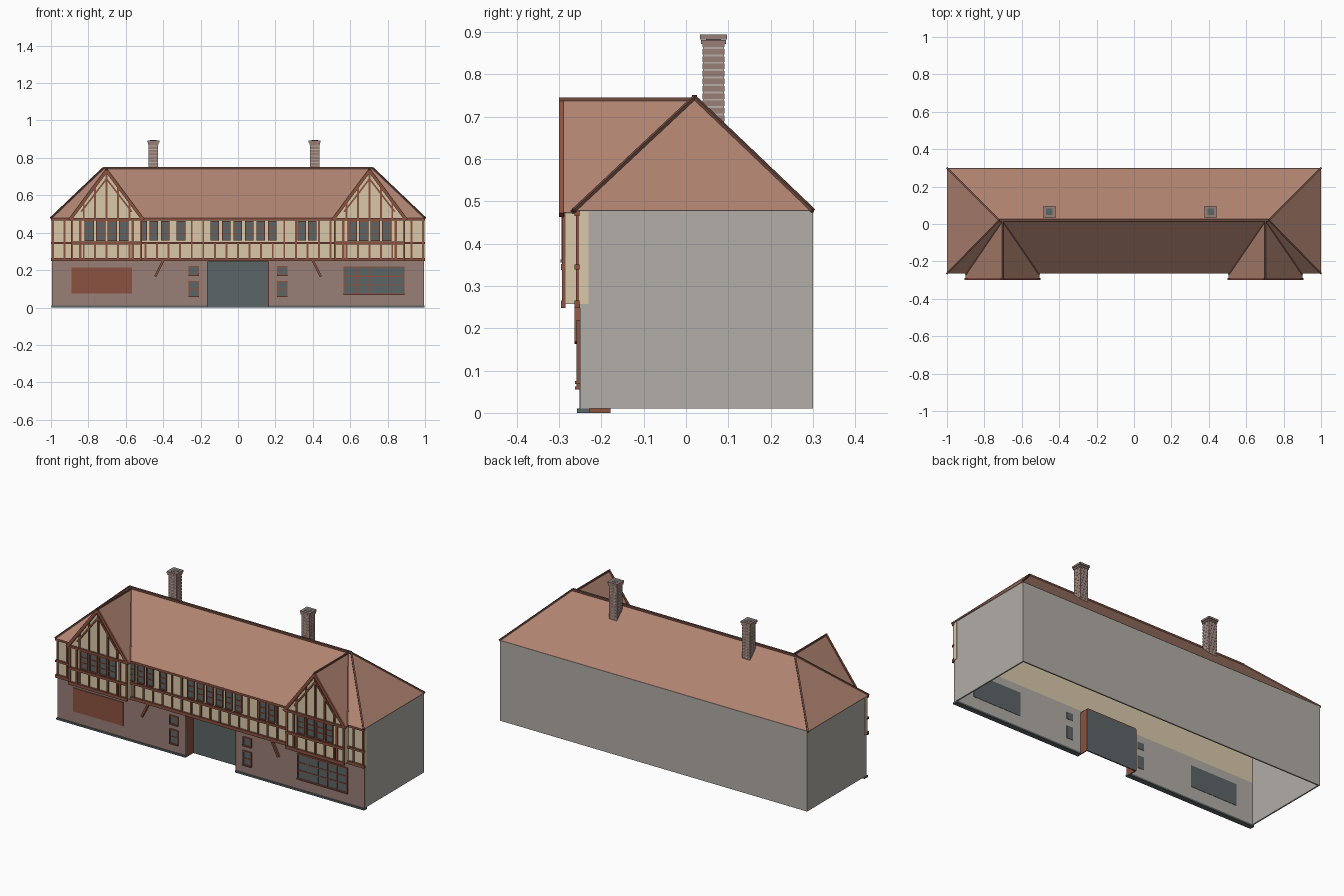
import bpy, bmesh
from mathutils import Vector, Matrix

old = bpy.data.objects.get("Cube")
if old:
    bpy.data.objects.remove(old)


def material(name, *srgb):
    col = [(c / 255 / 12.92) if c < 11 else ((c / 255 + 0.055) / 1.055) ** 2.4 for c in srgb] + [1]
    m = bpy.data.materials.new(name)
    m.use_nodes = True
    m.diffuse_color = col
    m.node_tree.nodes["Principled BSDF"].inputs["Base Color"].default_value = col
    return m


BRICK = material("brick", 152, 126, 119)
MORTAR = material("mortar", 186, 176, 166)
CREAM = material("cream_plaster", 217, 201, 170)
TIMBER = material("timber", 139, 82, 65)
TILE = material("roof_tile", 176, 131, 113)
RIDGE = material("ridge_tile", 112, 76, 65)
GREY = material("grey_render", 178, 173, 167)
GLASS = material("dark_glass", 92, 101, 103)


def finish(name, mat, bm):
    me = bpy.data.meshes.new(name)
    bm.to_mesh(me)
    bm.free()
    me.materials.append(mat)
    ob = bpy.data.objects.new(name, me)
    bpy.context.collection.objects.link(ob)
    return ob


def boxes(name, mat, specs):
    """One object made of boxes given as x0, x1, y0, y1, z0, z1."""
    bm = bmesh.new()
    for x0, x1, y0, y1, z0, z1 in specs:
        mid = Matrix.Translation(((x0 + x1) / 2, (y0 + y1) / 2, (z0 + z1) / 2))
        size = Matrix.Diagonal((abs(x1 - x0), abs(y1 - y0), abs(z1 - z0), 1))
        bmesh.ops.create_cube(bm, size=1, matrix=mid @ size)
    return finish(name, mat, bm)


def beams(name, mat, pairs, w, d, up=(0, 1, 0)):
    """Square-cut bars running between pairs of points."""
    bm = bmesh.new()
    for p, q in pairs:
        p, q = Vector(p), Vector(q)
        along = (q - p).normalized()
        side = along.cross(Vector(up)).normalized()
        depth = side.cross(along)
        rot = Matrix((along, side, depth)).transposed().to_4x4()
        size = Matrix.Diagonal(((q - p).length, w, d, 1))
        bmesh.ops.create_cube(bm, size=1, matrix=Matrix.Translation((p + q) / 2) @ rot @ size)
    return finish(name, mat, bm)


def faces(name, mat, polys):
    bm = bmesh.new()
    for poly in polys:
        bm.faces.new([bm.verts.new(v) for v in poly])
    bmesh.ops.remove_doubles(bm, verts=bm.verts, dist=0.0001)
    bmesh.ops.recalc_face_normals(bm, faces=bm.faces)
    return finish(name, mat, bm)


def window(name, x0, x1, z0, z1, y, cols=1, rows=2, bar=0.007):
    """Glass through the wall with a timber frame, glazing bars and sill."""
    boxes(name + "_glass", GLASS, [(x0, x1, y - 0.004, y + 0.022, z0, z1)])
    f = [(x0 - bar, x0, y - 0.009, y, z0 - bar, z1 + bar),
         (x1, x1 + bar, y - 0.009, y, z0 - bar, z1 + bar),
         (x0, x1, y - 0.009, y, z1, z1 + bar),
         (x0 - bar, x1 + bar, y - 0.012, y, z0 - bar, z0)]
    for i in range(1, cols):
        x = x0 + (x1 - x0) * i / cols
        f.append((x - 0.003, x + 0.003, y - 0.007, y, z0, z1))
    for i in range(1, rows):
        z = z0 + (z1 - z0) * i / rows
        f.append((x0, x1, y - 0.007, y, z - 0.003, z + 0.003))
    boxes(name + "_frame", TIMBER, f)


FRONT, BACK, EAVE = -0.25, 0.30, 0.48
RIDGE_Y, RIDGE_Z, RIDGE_X = 0.02, 0.745, 0.72
GX, GW, GY = 0.703, 0.19, -0.285        # gable centre, half width, front
FLOOR, MID, TOP = 0.257, 0.345, 0.472   # timber rails
DOOR, DOOR_Z = 0.16, 0.245

# Plain back and side walls, open underneath
boxes("plain_walls", GREY, [(-0.995, 0.995, 0.292, BACK, 0.01, EAVE)] +
      [(s * 0.995, s * 0.987, FRONT, BACK, 0.01, EAVE) for s in (-1, 1)])

# Ground floor front: brick outside, render inside
lower = [(-0.995, -DOOR, 0.008, FLOOR), (DOOR, 0.995, 0.008, FLOOR), (-DOOR, DOOR, DOOR_Z, FLOOR)]
boxes("brick_front", BRICK, [(a, b, FRONT - 0.001, FRONT + 0.01, c, d) for a, b, c, d in lower])
boxes("front_wall_lining", GREY, [(a, b, FRONT + 0.01, FRONT + 0.02, c, d) for a, b, c, d in lower])
boxes("plinth", GLASS, [(s * DOOR, s * 0.997, -0.258, -0.228, 0, 0.01) for s in (-1, 1)])

# Recessed entrance
boxes("entrance_door", GLASS, [(-DOOR, DOOR, -0.185, -0.178, 0, DOOR_Z)])
boxes("entrance_jambs", TIMBER, [(s * DOOR, s * (DOOR + 0.006), FRONT - 0.002, -0.178, 0, DOOR_Z) for s in (-1, 1)]
      + [(-DOOR, DOOR, FRONT, -0.178, DOOR_Z, DOOR_Z + 0.006)])

# Ground floor windows and panel
window("shop_window", 0.57, 0.882, 0.075, 0.213, FRONT, cols=5, rows=3)
boxes("panel_backing", GLASS, [(-0.88, -0.575, FRONT, FRONT + 0.022, 0.082, 0.208)])
panel = boxes("front_panel", TIMBER, [(-0.89, -0.567, FRONT - 0.006, FRONT + 0.002, 0.076, 0.214)])
for s, side in ((-1, "right"), (1, "left")):
    window(side + "_upper_small_window", s * 0.237 - 0.021, s * 0.237 + 0.021, 0.176, 0.216, FRONT, rows=1)
    window(side + "_lower_small_window", s * 0.237 - 0.021, s * 0.237 + 0.021, 0.062, 0.136, FRONT)

# Upper storey plaster
boxes("upper_wall", CREAM, [(-0.998, 0.998, FRONT - 0.003, -0.23, FLOOR, EAVE - 0.004)])

# Upper storey windows
row = [-0.51, -0.45, -0.39, -0.305, 0.34, 0.398] + [-0.125 + 0.0615 * i for i in range(6)]
for i, x in enumerate(row):
    window("upper_window_%d" % (i + 1), x - 0.018, x + 0.018, 0.362, 0.458, FRONT - 0.003, rows=3, bar=0.005)

# Half timbering on the long wall
rails = [(-1, 1, -0.264, FRONT, z - h, z + h) for z, h in ((FLOOR, 0.009), (MID, 0.006), (TOP, 0.007))]
studs = []
for i in range(33):
    x = -0.99 + i * 1.98 / 32
    if abs(abs(x) - GX) < GW:
        continue
    studs.append((x - 0.005, x + 0.005, -0.26, FRONT, FLOOR, MID))
    if all(abs(x - wx) > 0.028 for wx in row):
        studs.append((x - 0.005, x + 0.005, -0.26, FRONT, MID, TOP))
boxes("wall_timbers", TIMBER, rails + studs)
beams("wall_brackets", TIMBER, [((s * 0.40, -0.257, 0.25), (s * 0.443, -0.257, 0.166)) for s in (-1, 1)], 0.012, 0.014)

# Hipped main roof
E0, E1 = -0.265, 0.30
corner = {(s, y): (s, y, EAVE - 0.002) for s in (-1, 1) for y in (E0, E1)}
tip = {s: (s * RIDGE_X, RIDGE_Y, RIDGE_Z) for s in (-1, 1)}
faces("main_roof", TILE,
      [[corner[-1, y], corner[1, y], tip[1], tip[-1]] for y in (E0, E1)] +
      [[corner[s, E0], corner[s, E1], tip[s]] for s in (-1, 1)])
beams("main_ridge", RIDGE, [(tip[-1], tip[1])], 0.012, 0.012)
beams("hip_tiles", RIDGE, [(corner[k], tip[k[0]]) for k in corner], 0.009, 0.009, up=(0, 0, 1))

# Two projecting front gables
for s, side in ((-1, "right"), (1, "left")):
    cx = s * GX
    foot, apex = 0.472, 0.738
    slope = (apex - foot) / 0.197

    # Plaster front and returns
    outline = [(cx - GW, FLOOR), (cx + GW, FLOOR), (cx + GW, foot), (cx, apex - 0.008), (cx - GW, foot)]
    front = [(x, GY, z) for x, z in outline]
    rear = [(x, -0.24, z) for x, z in outline]
    sides = [[front[i], front[i - 1], rear[i - 1], rear[i]] for i in range(5)]
    faces(side + "_gable_wall", CREAM, [front, rear] + sides)

    # Roof slopes running back to the main ridge
    peak_f, peak_b = (cx, -0.30, apex + 0.003), (cx, RIDGE_Y, apex + 0.003)
    slopes, valleys, barge, inner = [], [], [], []
    for t in (-1, 1):
        fx = cx + t * 0.197
        valley = (fx, E0 - 0.004, foot + 0.002)
        slopes.append([peak_f, peak_b, valley, (fx, -0.30, foot + 0.002)])
        valleys.append((peak_b, valley))
        barge.append(((fx, -0.294, foot - 0.004), (cx, -0.294, apex - 0.006)))
        inner.append(((cx + t * 0.135, -0.289, foot + 0.04), (cx, -0.289, apex - 0.05)))
    faces(side + "_gable_roof", TILE, slopes)
    beams(side + "_valleys", RIDGE, valleys, 0.008, 0.008, up=(0, 0, 1))
    beams(side + "_gable_ridge", RIDGE, [(peak_f, peak_b)], 0.008, 0.008, up=(0, 0, 1))
    beams(side + "_bargeboards", TIMBER, barge, 0.017, 0.012)
    beams(side + "_gable_braces", TIMBER, inner, 0.009, 0.008)

    # Timber frame of the gable
    frame = [(cx - GW, cx + GW, GY - 0.011, GY, z - h, z + h) for z, h in
             ((FLOOR, 0.009), (MID, 0.007), (TOP, 0.006))]
    for i in range(-3, 4):
        x = cx + i * 0.061
        frame.append((x - 0.005, x + 0.005, GY - 0.007, GY, FLOOR, MID))
        frame.append((x - 0.005, x + 0.005, GY - 0.007, GY, TOP, apex - abs(x - cx) * slope - 0.012))
    for x in (-GW + 0.006, -0.14, 0.14, GW - 0.006):
        frame.append((cx + x - 0.006, cx + x + 0.006, GY - 0.008, GY, FLOOR, TOP))
    boxes(side + "_gable_timbers", TIMBER, frame)
    for i in range(4):
        x = cx + (i - 1.5) * 0.061
        window("%s_gable_window_%d" % (side, i + 1), x - 0.019, x + 0.019, 0.362, 0.458, GY, rows=3, bar=0.006)

# Brick chimneys with mortar courses and a stepped cap
for name, cx in (("right", -0.453), ("left", 0.41)):
    cy, r = 0.065, 0.026

    def ring(grow, z0, z1):
        return (cx - r - grow, cx + r + grow, cy - r - grow, cy + r + grow, z0, z1)

    boxes(name + "_chimney_core", MORTAR, [ring(-0.001, 0.65, 0.875)])
    boxes(name + "_chimney_courses", BRICK,
          [ring(0, 0.655 + i * 0.0175, 0.668 + i * 0.0175) for i in range(13)] +
          [ring(0.003, 0.872, 0.881), ring(0.006, 0.883, 0.894)])
    boxes(name + "_chimney_flue", GLASS, [ring(-0.008, 0.88, 0.895)])
